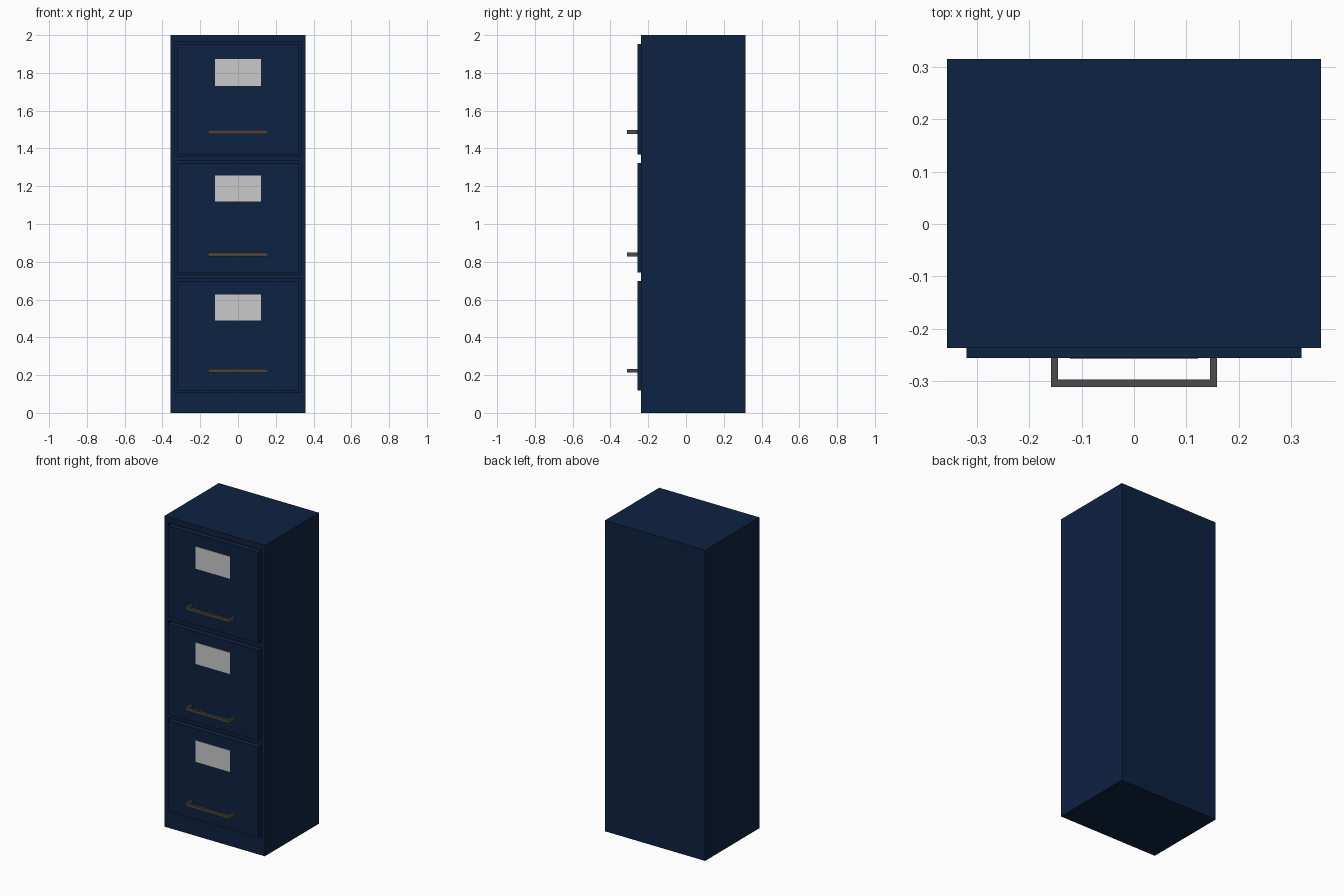
import bpy, bmesh
from mathutils import Matrix, Vector

if "Cube" in bpy.data.objects:
    bpy.data.objects.remove(bpy.data.objects["Cube"])


def material(name, rgb):
    m = bpy.data.materials.new(name)
    m.diffuse_color = (*rgb, 1)
    m.use_nodes = True
    m.node_tree.nodes["Principled BSDF"].inputs["Base Color"].default_value = m.diffuse_color
    return m


NAVY = material("navy paint", (0.0043, 0.0160, 0.0540))
PAPER = material("label grey", (0.60, 0.59, 0.59))
METAL = material("dark metal", (0.072, 0.072, 0.074))
BRONZE = material("bronze front", (0.075, 0.058, 0.045))


def boxes(name, mats, *extents):
    """One object made of axis-aligned boxes given as (x0, x1, y0, y1, z0, z1)."""
    bm = bmesh.new()
    for x0, x1, y0, y1, z0, z1 in extents:
        centre = Vector((x0 + x1, y0 + y1, z0 + z1)) / 2
        size = Matrix.Diagonal((x1 - x0, y1 - y0, z1 - z0, 1))
        bmesh.ops.create_cube(bm, size=1, matrix=Matrix.Translation(centre) @ size)
    mesh = bpy.data.meshes.new(name)
    bm.to_mesh(mesh)
    bm.free()
    for m in mats:
        mesh.materials.append(m)
    ob = bpy.data.objects.new(name, mesh)
    bpy.context.collection.objects.link(ob)
    return ob


FRONT = -0.237          # cabinet face
FACE = -0.256           # drawer face
RECESS = FRONT + 0.025  # bottom of the groove around each drawer

# Cabinet body
body = boxes("cabinet_body", [NAVY], (-0.357, 0.357, FRONT, 0.315, 0, 2))

# Drawer: bottom, top, label bottom, label top, handle height
drawers = [
    ("top", 1.368, 1.953, 1.731, 1.874, 1.487),
    ("middle", 0.742, 1.323, 1.118, 1.256, 0.839),
    ("bottom", 0.118, 0.699, 0.488, 0.626, 0.223),
]
openings = []
for place, z0, z1, l0, l1, h in drawers:
    # Opening in the cabinet, slightly larger than the drawer
    openings.append((-0.333, 0.333, FRONT - 0.1, RECESS, z0 - 0.01, z1 + 0.01))
    # Drawer front
    boxes(place + "_drawer_front", [NAVY], (-0.32, 0.32, FACE, RECESS, z0, z1))
    # Label plate
    boxes(place + "_label", [PAPER], (-0.122, 0.122, FACE - 0.002, FACE + 0.001, l0, l1))
    # Bar handle with two posts
    a, b = h - 0.01, h + 0.01
    handle = boxes(place + "_handle", [METAL, BRONZE],
                   (-0.159, 0.159, -0.312, -0.297, a, b),
                   (-0.159, -0.145, -0.297, FACE, a, b),
                   (0.145, 0.159, -0.297, FACE, a, b))
    for p in handle.data.polygons:
        if p.normal.y < -0.5:
            p.material_index = 1

# Recess the drawer openings into the body
cutter = boxes("opening_cutter", [NAVY], *openings)
cutter.hide_render = True
cutter.hide_viewport = True
cut = body.modifiers.new("drawer openings", "BOOLEAN")
cut.operation = "DIFFERENCE"
cut.solver = "EXACT"
cut.object = cutter
